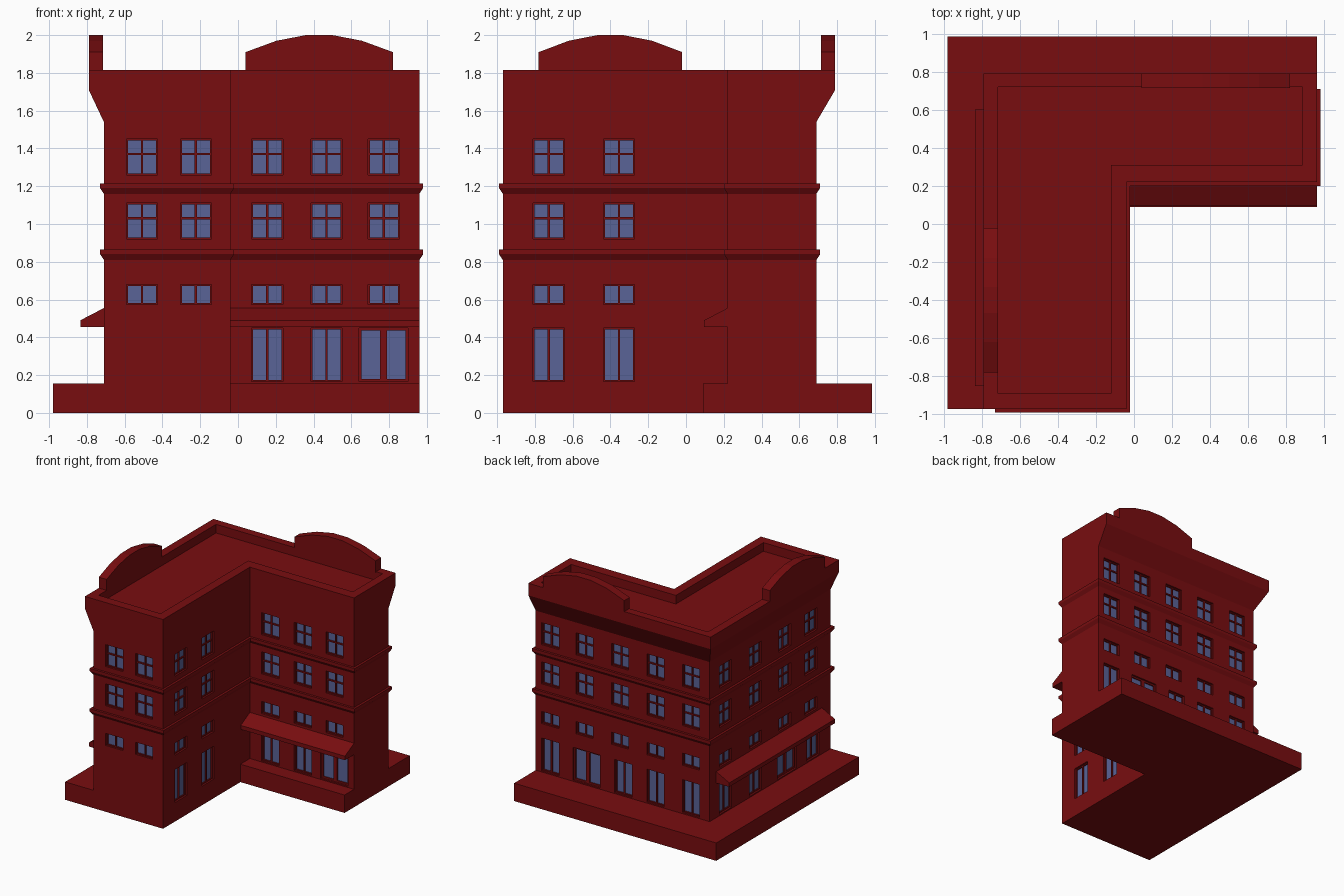
import bpy, bmesh
from mathutils import Vector

if "Cube" in bpy.data.objects:
    bpy.data.objects.remove(bpy.data.objects["Cube"])


def material(name, rgb):
    m = bpy.data.materials.new(name)
    m.diffuse_color = (*rgb, 1)
    m.use_nodes = True
    m.node_tree.nodes["Principled BSDF"].inputs["Base Color"].default_value = m.diffuse_color
    return m


RED = material("red_paint", (0.19, 0.004, 0.005))
BLUE = material("window_glass", (0.10, 0.125, 0.31))


def finish(name, bm, mat):
    bmesh.ops.recalc_face_normals(bm, faces=bm.faces[:])
    me = bpy.data.meshes.new(name)
    bm.to_mesh(me)
    bm.free()
    me.materials.append(mat)
    ob = bpy.data.objects.new(name, me)
    bpy.context.collection.objects.link(ob)
    return ob


def ell(left, back, right, front, ix, iy):
    """L-shaped plan: left wing plus back wing, inner corner at (ix, iy)."""
    return [(left, front), (ix, front), (ix, iy), (right, iy), (right, back), (left, back)]


def wall_plan(o=0.0):
    return ell(-0.71 - o, 0.69 + o, 0.96 + o, -0.97 - o, -0.04 + o, 0.22 - o)


def loft(name, sections, closed=False, mat=RED):
    """Skin a stack of (plan, z) sections; closed makes a ring, otherwise ends are capped."""
    bm = bmesh.new()
    rings = [[bm.verts.new((x, y, z)) for x, y in plan] for plan, z in sections]
    pairs = list(zip(rings, rings[1:])) + ([(rings[-1], rings[0])] if closed else [])
    for a, b in pairs:
        for i in range(len(a)):
            j = (i + 1) % len(a)
            bm.faces.new((a[i], a[j], b[j], b[i]))
    if not closed:
        bm.faces.new(rings[0][::-1])
        bm.faces.new(rings[-1])
    return finish(name, bm, mat)


def prism(name, profile, axis, lo, hi):
    """Extrude a (horizontal, z) profile along the x or y axis."""
    bm = bmesh.new()
    ends = [[bm.verts.new((t, h, z) if axis == "x" else (h, t, z)) for h, z in profile]
            for t in (lo, hi)]
    n = len(profile)
    for i in range(n):
        j = (i + 1) % n
        bm.faces.new((ends[0][i], ends[0][j], ends[1][j], ends[1][i]))
    bm.faces.new(ends[0][::-1])
    bm.faces.new(ends[1])
    return finish(name, bm, RED)


# Pavement base, walls and the two string courses
base_plan = ell(-0.98, 0.985, 0.96, -0.97, -0.04, 0.09)
loft("base", [(base_plan, 0), (base_plan, 0.155)])
walls = loft("walls", [(wall_plan(), 0.15), (wall_plan(), 1.54)])
for name, z in (("lower_band", 0.865), ("upper_band", 1.215)):
    loft(name, [(wall_plan(), z - 0.055), (wall_plan(0.02), z - 0.025),
                (wall_plan(0.02), z), (wall_plan(), z)], closed=True)

# Cornice flares on the left and back only, with a sunken roof inside the parapet
eaves = ell(-0.79, 0.79, 0.96, -0.97, -0.04, 0.22)
roof = ell(-0.715, 0.72, 0.885, -0.89, -0.12, 0.31)
loft("cornice_and_roof", [(wall_plan(), 1.54), (eaves, 1.71), (eaves, 1.815),
                          (roof, 1.815), (roof, 1.74)])


# Curved gables standing on the parapet
def arch(lo, hi):
    steps = [(0, 1.91), (0.21, 1.97), (0.41, 2.0), (0.59, 2.0), (0.79, 1.97), (1, 1.91)]
    return [(lo, 1.81)] + [(lo + (hi - lo) * t, z) for t, z in steps] + [(hi, 1.81)]


prism("back_gable", arch(0.04, 0.82), "y", 0.715, 0.79)
prism("left_gable", arch(-0.78, -0.02), "x", -0.79, -0.715)


# Sloping awnings
def awning(wall):
    return [(wall, 0.455), (wall - 0.125, 0.455), (wall - 0.125, 0.49), (wall, 0.555)]


prism("left_awning", awning(-0.71), "y", -0.85, 0.60)
prism("courtyard_awning", awning(0.22), "x", -0.04, 0.96)

# Windows: openings, glass panes and glazing bars are gathered per material
cut, glass, bars = bmesh.new(), bmesh.new(), bmesh.new()


def box(bm, wall, u0, u1, d0, d1, z0, z1):
    """Box on a wall: u runs along it, d is the distance outward from its face."""
    axis, pos, sign = wall
    a, b = pos + sign * d0, pos + sign * d1
    ends = ((a, u0, z0), (b, u1, z1)) if axis == "x" else ((u0, a, z0), (u1, b, z1))
    lo, hi = Vector(ends[0]), Vector(ends[1])
    made = bmesh.ops.create_cube(bm, size=1)["verts"]
    for v in made:
        v.co = Vector([(lo[i] + hi[i]) / 2 + v.co[i] * (hi[i] - lo[i]) for i in range(3)])


def window(wall, c, z0, z1, w=0.165, split=None, frame=0.008, bar=0.012):
    l, r = c - w / 2, c + w / 2
    box(cut, wall, l, r, -0.03, 0.05, z0, z1)
    box(glass, wall, l, r, -0.034, -0.026, z0, z1)
    for a, b in ((l, l + frame), (c - bar / 2, c + bar / 2), (r - frame, r)):
        box(bars, wall, a, b, -0.03, -0.015, z0, z1)
    for a, b in ((z0, z0 + frame), (z1 - frame, z1)):
        box(bars, wall, l, r, -0.03, -0.0155, a, b)
    if split:
        box(bars, wall, l, r, -0.03, -0.0155, split - bar / 2, split + bar / 2)


# Wall, columns of upper windows, tall ground windows, double door positions
facades = [
    (("y", -0.97, -1), (-0.508, -0.223), (), ()),
    (("y", 0.22, -1), (0.155, 0.468, 0.772), (0.155, 0.468), (0.77,)),
    (("x", -0.04, 1), (-0.727, -0.355), (-0.727, -0.355), ()),
    (("y", 0.69, 1), (0.82, 0.49, 0.15, -0.19, -0.53), (0.82, 0.12, -0.19, -0.53), (0.47,)),
    (("x", -0.71, -1), (0.47, 0.06, -0.34, -0.70), (0.47, 0.06, -0.73), (-0.37,)),
]
for wall, upper, ground, doors in facades:
    for c in upper:
        window(wall, c, 1.26, 1.45, split=1.37)
        window(wall, c, 0.92, 1.11, split=1.03)
        window(wall, c, 0.575, 0.68)
    for c in ground:
        window(wall, c, 0.165, 0.45)
    for c in doors:
        window(wall, c, 0.165, 0.45, w=0.26, frame=0.014, bar=0.035)

finish("window_glass", glass, BLUE)
finish("window_frames", bars, RED)
cutter = finish("window_cutter", cut, RED)
cutter.hide_render = True
cutter.hide_viewport = True
mod = walls.modifiers.new("window_openings", "BOOLEAN")
mod.operation = "DIFFERENCE"
mod.solver = "EXACT"
mod.object = cutter
